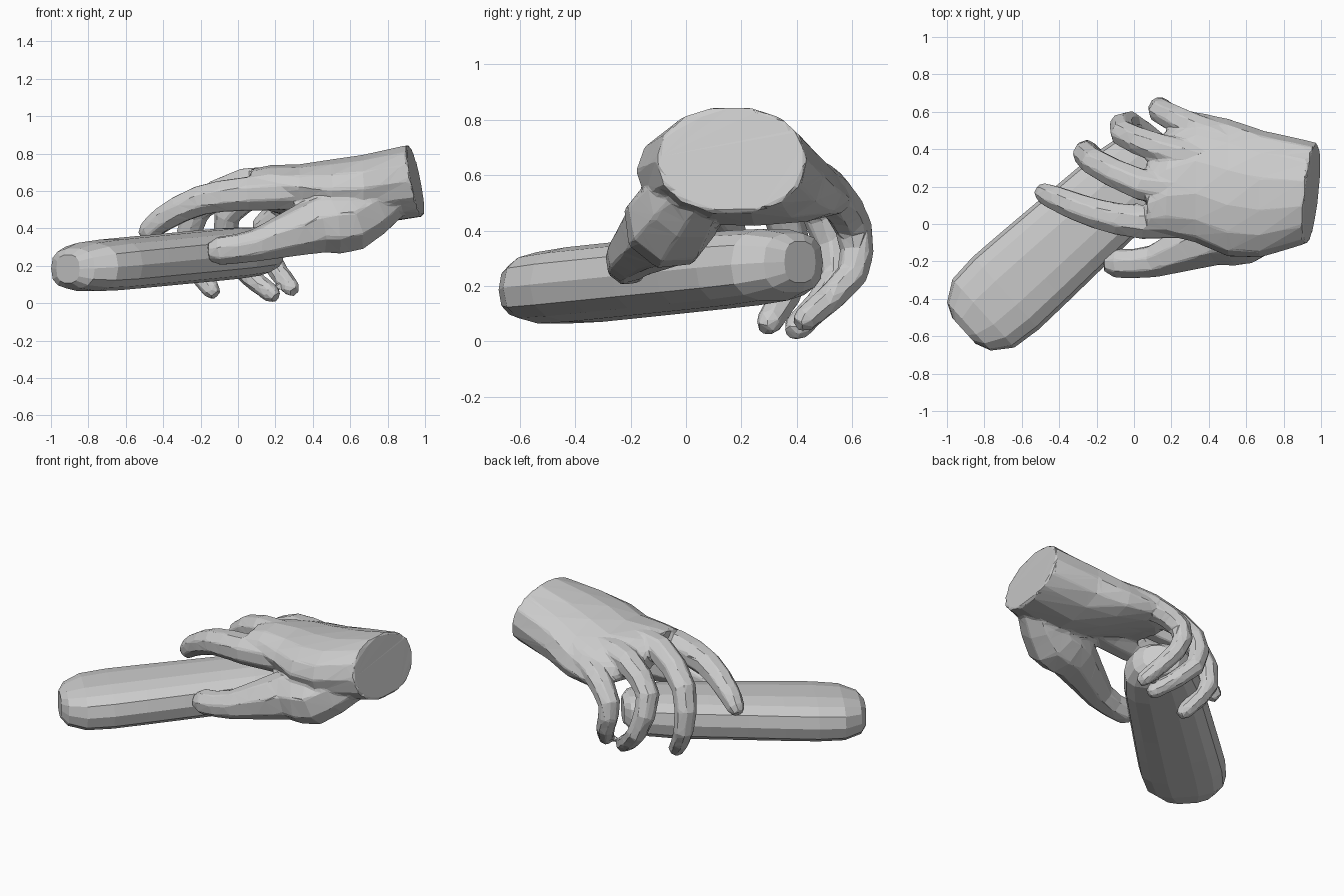
import bpy, bmesh, math
from mathutils import Vector

if "Cube" in bpy.data.objects:
    bpy.data.objects.remove(bpy.data.objects["Cube"])


def loft(bm, rings):
    """Skin a list of closed rings and cap both ends."""
    vs = [[bm.verts.new(p) for p in r] for r in rings]
    n = len(vs[0])
    faces = [bm.faces.new((a[i], a[(i + 1) % n], b[(i + 1) % n], b[i]))
             for a, b in zip(vs, vs[1:]) for i in range(n)]
    faces += [bm.faces.new(vs[0]), bm.faces.new(vs[-1])]
    bmesh.ops.recalc_face_normals(bm, faces=faces)


def smooth(pts):
    """Add a Catmull-Rom midpoint between neighbouring points."""
    out = []
    for i in range(len(pts) - 1):
        a, b = pts[i], pts[i + 1]
        before = pts[i - 1] if i else a * 2 - b
        after = pts[i + 2] if i + 2 < len(pts) else b * 2 - a
        out += [a, (a + b) * .5625 - (before + after) * .0625]
    return out + [pts[-1]]


def tube(bm, path, sides=8):
    """Limb along (x, y, z, radius) points with a rounded tip."""
    path = smooth([Vector(p) for p in path])
    pts, rad = [p.to_3d() for p in path], [p[3] for p in path]
    pts.append(pts[-1] + (pts[-1] - pts[-2]).normalized() * rad[-1] * .75)
    rad.append(rad[-1] * .6)
    rings, q, old = [], None, None
    for i, p in enumerate(pts):
        t = (pts[min(i + 1, len(pts) - 1)] - pts[max(i - 1, 0)]).normalized()
        q = old.rotation_difference(t) @ q if old else t.to_track_quat('Z', 'Y')
        old = t
        angles = [math.tau * (k + .5) / sides for k in range(sides)]
        rings.append([p + q @ Vector((math.cos(a), math.sin(a), 0)) * rad[i] for a in angles])
    loft(bm, rings)


def finger(bm, r0, r1, *pts):
    """Finger tapering evenly from radius r0 to r1."""
    n = len(pts) - 1
    tube(bm, [(*p, r0 + (r1 - r0) * i / n) for i, p in enumerate(pts)])


def oval(e, n=14):
    """Squarish unit oval: (u, v) pairs."""
    f = lambda v: math.copysign(abs(v) ** e, v)
    return [(f(math.cos(math.tau * k / n)), f(math.sin(math.tau * k / n))) for k in range(n)]


def finish(bm, name):
    me = bpy.data.meshes.new(name)
    bm.to_mesh(me)
    bm.free()
    ob = bpy.data.objects.new(name, me)
    bpy.context.collection.objects.link(ob)
    return ob


# Held bar: flattened, rounded at both ends, rising towards the fingers
axis, side, mid = Vector((.74, .67, .07)), Vector((-.67, .74, 0)), Vector((-.366, -.08, .235))
bm = bmesh.new()
rings = []
for k in range(-5, 6):
    s = .985 * math.sin(k * math.pi / 10)
    e = math.sqrt(1 - abs(s) ** 8)
    rings.append([mid + axis * .745 * s + side * u * (.25 - .025 * s) * e
                  + Vector((0, 0, v * .138 * e ** .55)) for u, v in oval(.75)])
loft(bm, rings)
finish(bm, "held_bar")

# Palm and wrist: arched sections (x, centre y, centre z, half w, half h, arch, tilt)
palm = [(.95, .165, .655, .27, .195, 0, 0),
        (.68, .16, .605, .34, .19, .0, -.03),
        (.5, .195, .6, .37, .165, .03, -.1),
        (.33, .25, .605, .35, .13, .04, -.15),
        (.17, .22, .63, .28, .1, .05, -.2),
        (.07, .16, .63, .2, .08, .03, -.2)]
bm = bmesh.new()
rings = []
for x, cy, cz, w, h, arch, tilt in palm:
    lean = max(0, (x - .6) / .35)
    ring = []
    for u, v in oval(.92):
        dy, dz = w * u, h * v - arch * u * u + tilt * w * u
        ring.append(Vector((x + lean * (.1 * dy - .2 * dz), cy + dy, cz + dz)))
    rings.append(ring)
loft(bm, rings)

# Thumb with its fleshy heel
tube(bm, [(.82, .05, .57, .12), (.6, -.05, .44, .17), (.42, -.075, .415, .155),
          (.1, -.2, .31, .09), (-.1, -.21, .28, .08)])
# Index, middle, ring and little finger
finger(bm, .11, .058, (.35, .04, .6), (.05, .01, .585), (-.2, .055, .55), (-.4, .13, .45), (-.48, .165, .38))
finger(bm, .1, .05, (.3, .18, .63), (.04, .21, .64), (-.22, .335, .5), (-.255, .39, .25), (-.14, .3, .068))
finger(bm, .095, .05, (.4, .34, .62), (.15, .4, .61), (-.06, .485, .47), (-.02, .545, .23), (.18, .4, .05))
finger(bm, .09, .048, (.5, .44, .58), (.31, .52, .54), (.14, .605, .41), (.17, .6, .24), (.285, .43, .08))
hand = finish(bm, "gripping_hand")

# Merge the limbs into one skin and reduce it to flat low-poly facets
merge = hand.modifiers.new("merge", 'REMESH')
merge.mode = 'VOXEL'
merge.voxel_size = .014
facets = hand.modifiers.new("facets", 'DECIMATE')
facets.ratio = .055
